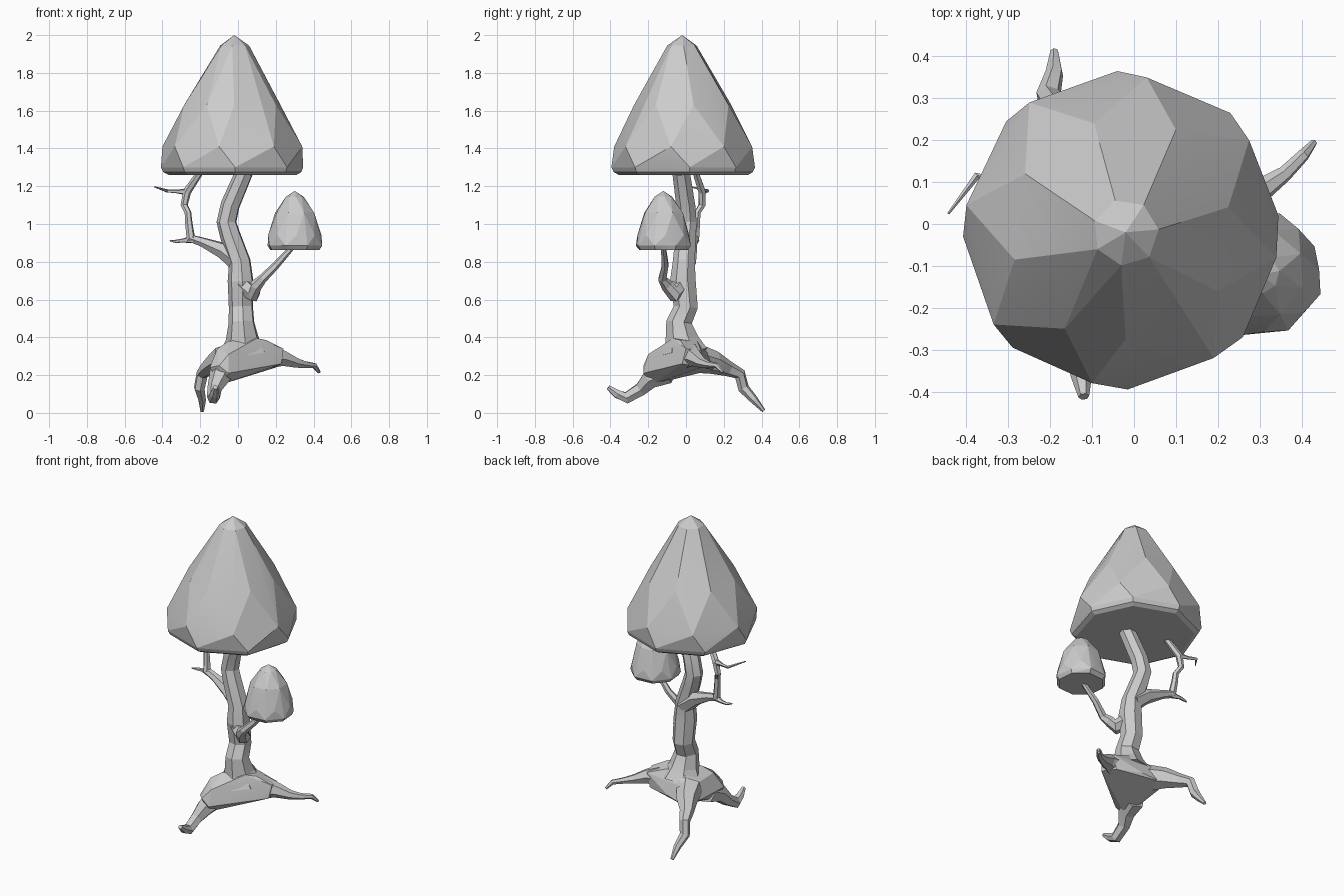
import bpy, bmesh, math, random
from mathutils import Vector

random.seed(4)


def finish(bm, name):
    bmesh.ops.recalc_face_normals(bm, faces=bm.faces)
    mesh = bpy.data.meshes.new(name)
    bm.to_mesh(mesh)
    bm.free()
    ob = bpy.data.objects.new(name, mesh)
    bpy.context.collection.objects.link(ob)
    bpy.ops.object.select_all(action='DESELECT')
    ob.select_set(True)
    bpy.context.view_layer.objects.active = ob
    bpy.ops.object.shade_smooth_by_angle(angle=math.radians(12))
    return ob


def hull(name, points):
    bm = bmesh.new()
    for p in points:
        bm.verts.new(p)
    bmesh.ops.convex_hull(bm, input=bm.verts)
    loose = [v for v in bm.verts if not v.link_faces]
    bmesh.ops.delete(bm, geom=loose, context='VERTS')
    bmesh.ops.dissolve_limit(bm, angle_limit=math.radians(4), verts=bm.verts, edges=bm.edges)
    return finish(bm, name)


def tube(name, path, sides=6):
    """Low-poly limb through (x, y, z, radius) points."""
    pts = [Vector(p[:3]) for p in path]
    bm = bmesh.new()
    rings, side = [], Vector((0.31, 0.95, 0.05))
    for i, p in enumerate(pts):
        a, b = pts[max(i - 1, 0)], pts[min(i + 1, len(pts) - 1)]
        t = (b - a).normalized()
        u = side - t * side.dot(t)
        if u.length < 0.2:
            u = t.orthogonal()
        u.normalize()
        side, v = u, t.cross(u)
        rings.append([bm.verts.new(p + path[i][3] * (u * math.cos(k * math.tau / sides) + v * math.sin(k * math.tau / sides)))
                      for k in range(sides)])
    for r, s in zip(rings, rings[1:]):
        for k in range(sides):
            j = (k + 1) % sides
            bm.faces.new((r[k], r[j], s[j], s[k]))
    bm.faces.new(rings[0])
    bm.faces.new(rings[-1])
    return finish(bm, name)


def ring(cx, cy, z, r, phase, sides, wobble=0.025):
    out = []
    for k in range(sides):
        a = (k + phase) * math.tau / sides
        q = r * random.uniform(1 - wobble, 1 + wobble)
        out.append((cx + q * math.cos(a), cy + q * math.sin(a), z))
    return out


# Large cap: uneven shoulder and two staggered rim outlines
shoulder = [(-0.26, 0.12), (-0.095, 0.24), (0.10, 0.225), (0.225, 0.04), (0.20, -0.16), (-0.02, -0.275),
            (-0.165, -0.25), (-0.285, -0.085)]
upper_rim = [(-0.40, 0.045), (-0.25, 0.29), (0.03, 0.35), (0.275, 0.20), (0.34, -0.08),
             (0.19, -0.32), (-0.10, -0.38), (-0.335, -0.24)]
lower_rim = [(-0.305, 0.245), (-0.04, 0.365), (0.23, 0.265), (0.345, 0.02), (0.26, -0.27),
             (-0.015, -0.395), (-0.29, -0.295), (-0.408, -0.03)]
hull("large_cap", [(-0.02, -0.02, 2.0)] + ring(-0.02, -0.02, 1.945, 0.08, 0.1, 7)
     + [(x, y, 1.63) for x, y in shoulder]
     + [(x, y, 1.41) for x, y in upper_rim]
     + [(x, y, 1.30) for x, y in lower_rim]
     + [(x * 0.97, y * 0.97, 1.275) for x, y in lower_rim]
     + [(x * 0.9, y * 0.9, 1.26) for x, y in lower_rim])

# Small cap
small = [(0.30, -0.12, 1.175)]
for z, r, phase in [(1.145, 0.047, 0.2), (1.06, 0.107, 0.6), (0.94, 0.14, 0.1),
                    (0.885, 0.15, 0.6), (0.862, 0.135, 0.6)]:
    small += ring(0.30, -0.12, z, r, phase, 8)
hull("small_cap", small)

# Trunk
tube("trunk", [(0.03, -0.01, 0.32, 0.13), (0.025, -0.02, 0.39, 0.09), (0.02, -0.035, 0.48, 0.07),
               (0.017, 0.0, 0.56, 0.066), (0.015, -0.015, 0.70, 0.07),
               (0.01, -0.01, 0.80, 0.06), (-0.04, 0.0, 0.94, 0.056),
               (-0.06, 0.005, 1.01, 0.054), (-0.04, 0.0, 1.10, 0.052),
               (0.035, -0.025, 1.275, 0.048)], 7)

# Branches
tube("left_branch", [(0.01, 0.0, 0.79, 0.055), (-0.08, 0.015, 0.86, 0.045), (-0.19, 0.035, 0.905, 0.026),
                     (-0.25, 0.045, 0.925, 0.026), (-0.26, 0.055, 1.0, 0.02), (-0.265, 0.06, 1.06, 0.018),
                     (-0.285, 0.085, 1.10, 0.019), (-0.27, 0.085, 1.17, 0.022), (-0.20, 0.05, 1.275, 0.018)])
tube("left_lower_twig", [(-0.23, 0.04, 0.92, 0.024), (-0.295, 0.06, 0.912, 0.011),
                         (-0.33, 0.06, 0.908, 0.009), (-0.36, 0.045, 0.912, 0.004)], 5)
tube("left_upper_twig", [(-0.27, 0.085, 1.17, 0.02), (-0.325, 0.1, 1.172, 0.01),
                         (-0.375, 0.115, 1.175, 0.009), (-0.443, 0.025, 1.197, 0.003)], 5)
tube("right_branch", [(0.02, -0.03, 0.68, 0.05), (0.085, -0.065, 0.63, 0.044), (0.095, -0.10, 0.675, 0.034),
                      (0.13, -0.125, 0.71, 0.024), (0.20, -0.11, 0.78, 0.02), (0.29, -0.12, 0.88, 0.014)])

# Flared base
hull("root_base", [
    (-0.05, -0.09, 0.38), (0.10, -0.07, 0.395), (0.09, 0.06, 0.38), (-0.04, 0.07, 0.37),
    (-0.11, -0.12, 0.34), (-0.05, -0.20, 0.31), (0.15, -0.03, 0.385), (0.24, 0.0, 0.34), (0.22, 0.08, 0.33),
    (-0.10, 0.12, 0.32), (-0.15, -0.17, 0.24), (-0.10, -0.225, 0.25), (-0.05, -0.225, 0.21),
    (-0.09, -0.18, 0.15), (0.23, -0.02, 0.26), (0.20, 0.08, 0.24), (-0.08, 0.15, 0.23),
    (-0.14, 0.06, 0.24), (0.04, 0.13, 0.25)])

# Roots
tube("front_root", [(-0.08, -0.10, 0.22, 0.07), (-0.10, -0.19, 0.18, 0.055), (-0.125, -0.24, 0.125, 0.038),
                    (-0.13, -0.315, 0.08, 0.034), (-0.125, -0.365, 0.10, 0.025), (-0.12, -0.412, 0.135, 0.013)])
tube("back_root", [(-0.06, 0.05, 0.29, 0.08), (-0.11, 0.15, 0.265, 0.062), (-0.16, 0.22, 0.235, 0.042),
                   (-0.19, 0.285, 0.205, 0.032), (-0.205, 0.305, 0.13, 0.03), (-0.19, 0.36, 0.07, 0.022),
                   (-0.19, 0.412, 0.01, 0.01)])
tube("right_root", [(0.16, 0.02, 0.30, 0.07), (0.24, 0.05, 0.29, 0.045), (0.31, 0.085, 0.265, 0.028),
                    (0.36, 0.12, 0.255, 0.019), (0.405, 0.165, 0.25, 0.015), (0.43, 0.195, 0.215, 0.008)])
